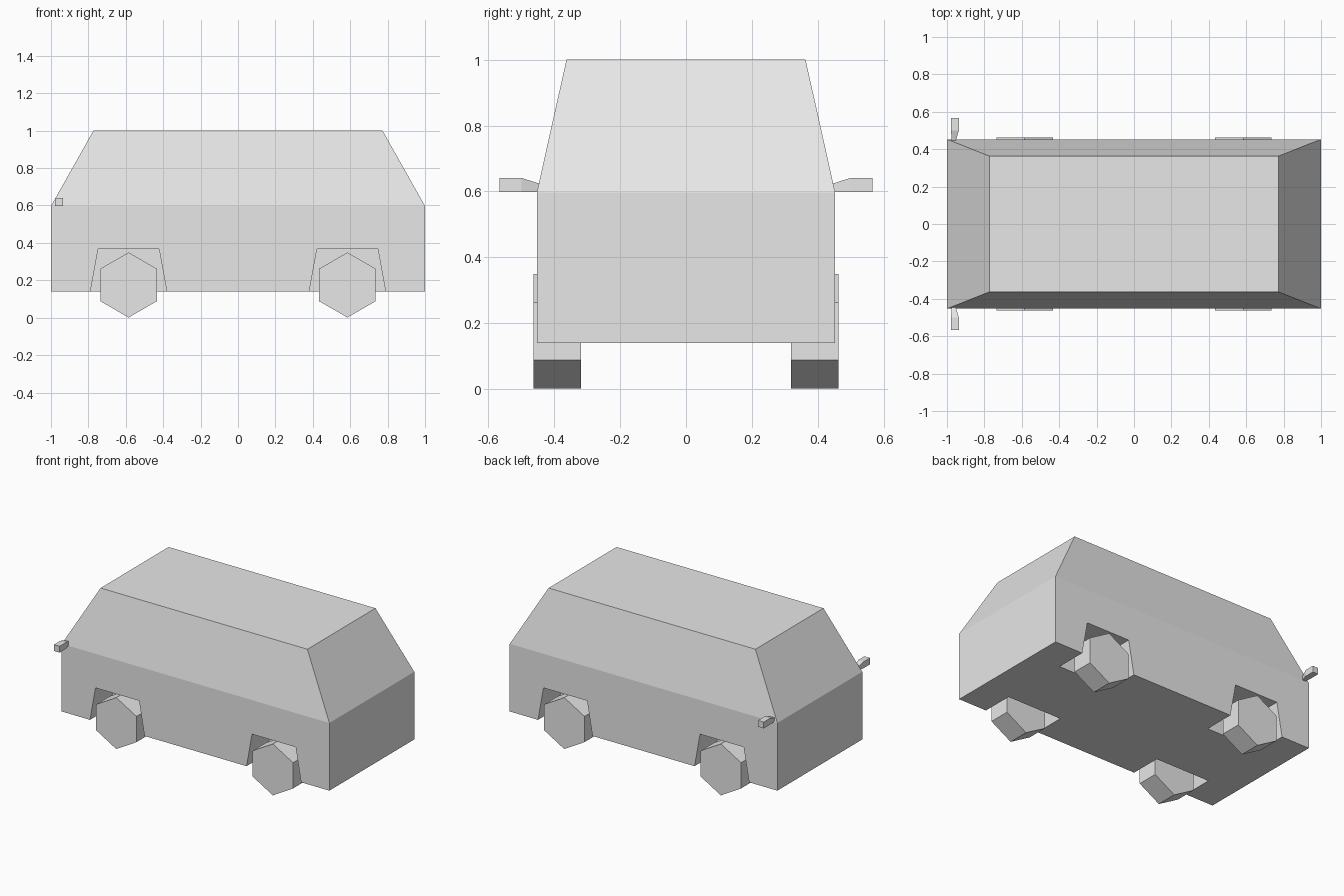
import bpy
import bmesh
from math import radians
from mathutils import Matrix

if "Cube" in bpy.data.objects:
    bpy.data.objects.remove(bpy.data.objects["Cube"], do_unlink=True)

# One flat colour
grey = bpy.data.materials.new("light_grey")
grey.use_nodes = True
colour = (0.8, 0.8, 0.8, 1)
grey.diffuse_color = colour
grey.node_tree.nodes["Principled BSDF"].inputs["Base Color"].default_value = colour


def make_object(name, bm):
    bmesh.ops.recalc_face_normals(bm, faces=bm.faces)
    mesh = bpy.data.meshes.new(name)
    bm.to_mesh(mesh)
    bm.free()
    mesh.materials.append(grey)
    obj = bpy.data.objects.new(name, mesh)
    bpy.context.collection.objects.link(obj)
    return obj


def loft(name, sections):
    """Skin a list of closed cross-sections and cap both ends."""
    bm = bmesh.new()
    rings = [[bm.verts.new(p) for p in section] for section in sections]
    for a, b in zip(rings, rings[1:]):
        for i in range(len(a)):
            j = (i + 1) % len(a)
            bm.faces.new((a[i], a[j], b[j], b[i]))
    bm.faces.new(rings[0])
    bm.faces.new(rings[-1])
    return make_object(name, bm)


def rectangle_z(x, y, z):
    return [(-x, -y, z), (x, -y, z), (x, y, z), (-x, y, z)]


def rectangle_y(x0, x1, y, z0, z1):
    return [(x0, y, z0), (x1, y, z0), (x1, y, z1), (x0, y, z1)]


# Body: straight sides below the belt line, tapered cabin above
body = loft("body", [rectangle_z(1, 0.453, 0.14),
                     rectangle_z(1, 0.453, 0.597),
                     rectangle_z(0.773, 0.363, 1)])

# Wheels and tapered wheel wells
for end, x in (("left", 0.585), ("right", -0.585)):
    for side, s in (("front", -1), ("back", 1)):
        bm = bmesh.new()
        bmesh.ops.create_cone(
            bm, cap_ends=True, segments=6, radius1=0.174, radius2=0.174, depth=0.145,
            matrix=Matrix.Translation((x, s * 0.391, 0.175)) @ Matrix.Rotation(radians(90), 4, "X"))
        make_object(f"wheel_{side}_{end}", bm)

        profile = [(-0.211, 0.1), (0.211, 0.1), (0.163, 0.367), (-0.163, 0.367)]
        well = loft(f"well_cutter_{side}_{end}",
                    [[(x + px, s * y, z) for px, z in profile] for y in (0.24, 0.6)])
        well.hide_render = True
        cut = body.modifiers.new("wheel_well", "BOOLEAN")
        cut.operation = "DIFFERENCE"
        cut.solver = "EXACT"
        cut.object = well

# Bake the wells into the body and drop the cutters
bpy.context.view_layer.update()
evaluated = body.evaluated_get(bpy.context.evaluated_depsgraph_get())
cut_mesh = bpy.data.meshes.new_from_object(evaluated)
cutters = [m.object for m in body.modifiers]
body.modifiers.clear()
body.data = cut_mesh
for cutter in cutters:
    bpy.data.objects.remove(cutter, do_unlink=True)

# Side mirrors: short tapered arm and square block
for side, s in (("front", -1), ("back", 1)):
    loft(f"side_mirror_{side}", [rectangle_y(-0.975, -0.955, s * 0.44, 0.598, 0.622),
                                 rectangle_y(-0.978, -0.936, s * 0.5, 0.598, 0.641),
                                 rectangle_y(-0.978, -0.936, s * 0.567, 0.598, 0.641)])
